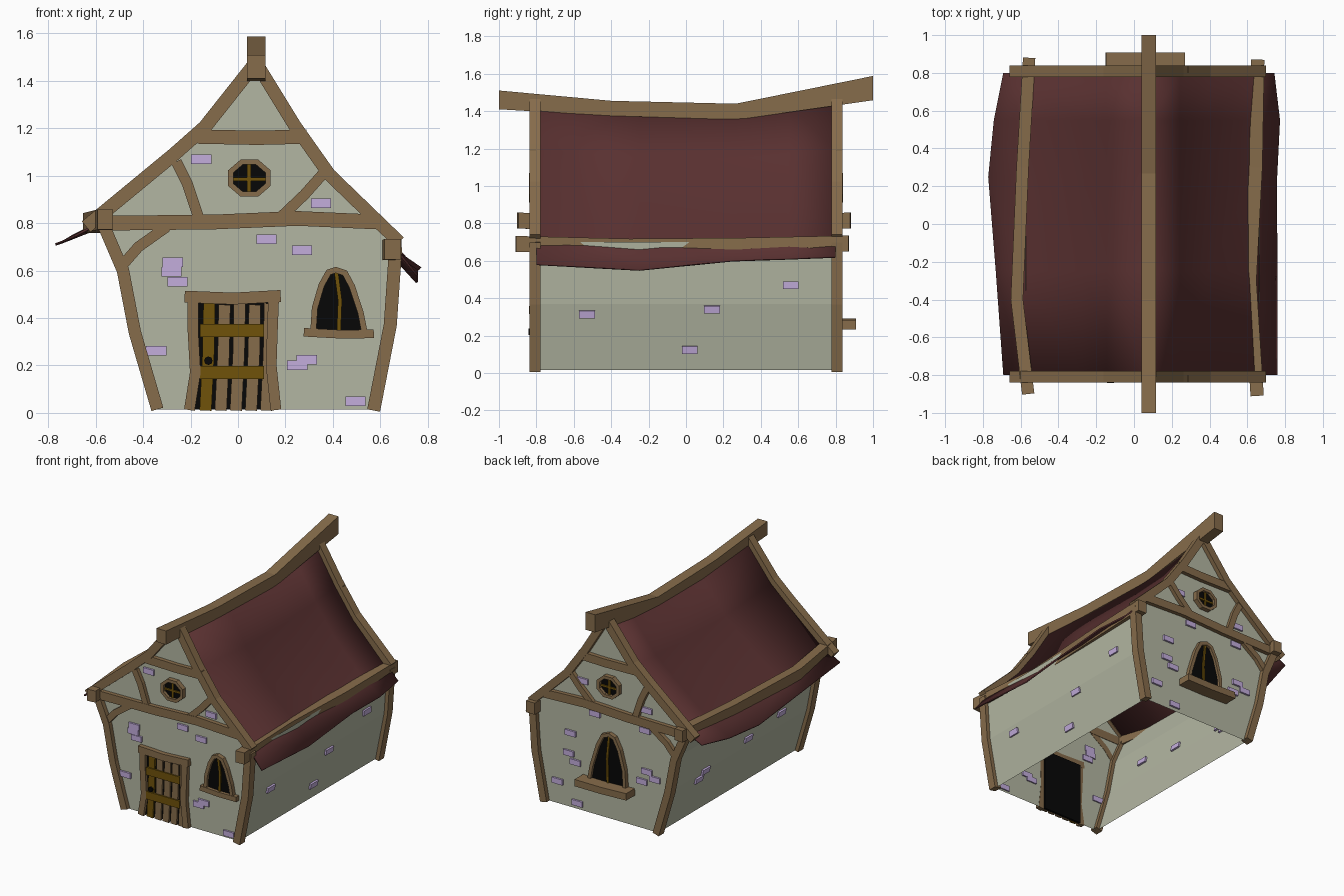
import bpy, bmesh, math
from mathutils import Vector

if "Cube" in bpy.data.objects:
    bpy.data.objects.remove(bpy.data.objects["Cube"])


def mat(name, c):
    m = bpy.data.materials.new(name)
    m.diffuse_color = (*c, 1)
    m.use_nodes = True
    m.node_tree.nodes["Principled BSDF"].inputs["Base Color"].default_value = m.diffuse_color
    return m


WOOD = mat("wood", (0.24, 0.15, 0.07))
PLASTER = mat("plaster", (0.45, 0.47, 0.36))
ROOF = mat("roof_red", (0.1, 0.03, 0.03))
GOLD = mat("ochre", (0.16, 0.085, 0.003))
BRICK = mat("lilac_brick", (0.55, 0.42, 0.72))
BLACK = mat("black", (0.002, 0.002, 0.002))


def make(name, verts, faces, m):
    me = bpy.data.meshes.new(name)
    bm = bmesh.new()
    vs = [bm.verts.new(v) for v in verts]
    for f in faces:
        bm.faces.new([vs[i] for i in f])
    bmesh.ops.recalc_face_normals(bm, faces=bm.faces)
    bm.to_mesh(me)
    bm.free()
    ob = bpy.data.objects.new(name, me)
    bpy.context.collection.objects.link(ob)
    me.materials.append(m)
    return ob


def sweep(name, pts, side, widths, depth, m=WOOD, closed=False, cap=None):
    """Mitred rectangular beam along a planar path; side is the plane normal, cap the end-cut direction."""
    P = [Vector(p) for p in pts]
    n, S = len(P), Vector(side)
    if not isinstance(widths, (list, tuple)):
        widths = [widths] * n
    verts, faces = [], []
    for i, p in enumerate(P):
        a = p - P[i - 1] if (i or closed) else P[1] - p
        b = P[(i + 1) % n] - p if (i < n - 1 or closed) else a
        a, b = a.normalized(), b.normalized()
        t = (a + b).normalized()
        if cap and i in (0, n - 1):
            t = Vector(cap)
        up = S.cross(t).normalized() * widths[i] / 2 / max(0.5, t.dot(a))
        s = S * depth / 2
        verts += [p + up + s, p + up - s, p - up - s, p - up + s]
    for i in range(n if closed else n - 1):
        j = (i + 1) % n
        faces += [(4*i + k, 4*i + (k+1) % 4, 4*j + (k+1) % 4, 4*j + k) for k in range(4)]
    if not closed:
        faces += [(0, 1, 2, 3), tuple(4*(n-1) + k for k in range(4))]
    return make(name, verts, faces, m)


def timber(name, pts, w, y, d=0.055, m=WOOD, closed=False):
    return sweep(name, [(x, y, z) for x, z in pts], (0, 1, 0), w, d, m, closed)


def box(name, c, s, m):
    x, y, z = c
    return sweep(name, [(x, y, z - s[2] / 2), (x, y, z + s[2] / 2)], (0, 1, 0), s[0], s[1], m)


def panel(name, pts, y, d, m):
    n = len(pts)
    v = [(x, y + s * d / 2, z) for s in (-1, 1) for x, z in pts]
    f = [tuple(range(n)), tuple(range(n, 2*n))]
    f += [(i, (i+1) % n, n + (i+1) % n, n + i) for i in range(n)]
    return make(name, v, f, m)


# Profiles seen from the front
LEFT = [(-0.34, 0.015), (-0.435, 0.34), (-0.485, 0.6), (-0.575, 0.81)]
RIGHT = [(0.572, 0.01), (0.642, 0.37), (0.665, 0.7)]
RAFT_L = [(-0.64, 0.785), (-0.27, 1.09), (-0.14, 1.205), (0.07, 1.47)]
RAFT_R = [(0.08, 1.47), (0.24, 1.21), (0.385, 1.005), (0.68, 0.72)]


def wall_x(prof, z):
    for (x0, z0), (x1, z1) in zip(prof, prof[1:]):
        if z <= z1:
            return x0 + (x1 - x0) * (z - z0) / (z1 - z0)
    return prof[-1][0]


# Plaster walls: open-bottomed shell
outline = LEFT + RAFT_L[1:3] + [(0.075, 1.45)] + RAFT_R[1:3] + RIGHT[::-1]
n, nl = len(outline), len(LEFT)
verts = [(x, y, max(z, 0.015)) for y in (-0.805, 0.805) for x, z in outline]
faces = [tuple(range(n)), tuple(range(n, 2*n))]
for i in list(range(nl - 1)) + list(range(n - len(RIGHT), n - 1)):
    faces.append((i, i + 1, n + i + 1, n + i))
make("walls", verts, faces, PLASTER)

# Sagging roof sheets, one row per y station
stations = [-0.8, -0.25, 0.25, 0.55, 0.8]
sag = [0, -0.045, -0.045, -0.025, 0.0]
edge_l = [(-0.69, 0.745), (-0.73, 0.725), (-0.77, 0.71), (-0.74, 0.72), (-0.69, 0.75)]
edge_r = [(0.755, 0.58), (0.755, 0.55), (0.755, 0.6), (0.77, 0.61), (0.74, 0.62)]
for name, raft, edges, ks in (("roof_left", RAFT_L[::-1], edge_l, (1, 0.8, 0.7, 0.4)),
                              ("roof_right", RAFT_R, edge_r, (1, 1, 1.1, 1))):
    verts = []
    for y, s, e in zip(stations, sag, edges):
        verts += [(x, y, z - 0.02 + s * k) for (x, z), k in zip(raft[:3], ks)]
        verts += [(raft[3][0] * 0.93, y, raft[3][1] + 0.01 + s * ks[3]), (e[0], y, e[1])]
    faces = [(5*r + c, 5*r + c + 1, 5*r + c + 6, 5*r + c + 5) for r in range(4) for c in range(4)]
    ob = make(name, verts, faces, ROOF)
    for p in ob.data.polygons:
        p.use_smooth = True
    ob.data.set_sharp_from_angle(angle=math.radians(30))
    sol = ob.modifiers.new("thickness", "SOLIDIFY")
    sol.thickness, sol.offset = 0.01, 0

# Ridge beam and eaves beams
sweep("ridge_beam", [(0.077, -1, 1.46), (0.077, -0.4, 1.415), (0.077, 0.27, 1.397), (0.077, 1, 1.523)],
      (1, 0, 0), [0.1, 0.08, 0.085, 0.128], 0.077, cap=(0, 1, 0))
sweep("eaves_beam_left", [(-0.56, -0.9, 0.815), (-0.62, -0.4, 0.8), (-0.59, 0.3, 0.8), (-0.555, 0.88, 0.815)],
      (0, 0, 1), 0.065, 0.085)
sweep("eaves_beam_right", [(0.652, -0.91, 0.69), (0.613, -0.3, 0.675), (0.645, 0.3, 0.68), (0.655, 0.87, 0.692)],
      (0, 0, 1), 0.07, 0.085)

# Timber frame, same on both gables
for tag, s in (("front", -1), ("back", 1)):
    y, yb = s * 0.808, s * 0.818
    timber(tag + "_post_left", LEFT, 0.052, y, 0.06)
    timber(tag + "_post_right", RIGHT, 0.055, y, 0.06)
    timber(tag + "_rafter_left", RAFT_L, 0.058, y, 0.06)
    timber(tag + "_rafter_right", RAFT_R, 0.055, y, 0.06)
    timber(tag + "_tie_beam", [(-0.56, 0.8), (-0.1, 0.805), (0.25, 0.82), (0.59, 0.805)], 0.062, yb, 0.034)
    timber(tag + "_collar_beam", [(-0.17, 1.165), (0.08, 1.16), (0.29, 1.165)], 0.06, yb, 0.034)
    timber(tag + "_brace_left", [(-0.26, 1.06), (-0.215, 0.97), (-0.165, 0.82)], 0.045, yb, 0.03)
    timber(tag + "_brace_right", [(0.36, 1.01), (0.28, 0.92), (0.185, 0.83)], 0.045, yb, 0.03)
    timber(tag + "_brace_low", [(-0.49, 0.62), (-0.42, 0.7), (-0.3, 0.785)], 0.045, yb, 0.03)
    # Octagonal gable window
    octo = [(0.048 + 0.085 * math.cos(math.radians(22.5 + 45*i)),
             0.99 + 0.073 * math.sin(math.radians(22.5 + 45*i))) for i in range(8)]
    panel(tag + "_round_glass", octo, s * 0.81, 0.014, BLACK)
    timber(tag + "_round_frame", octo, 0.022, s * 0.822, 0.034, closed=True)
    box(tag + "_round_bar_v", (0.046, s * 0.818, 0.99), (0.016, 0.016, 0.13), GOLD)
    box(tag + "_round_bar_h", (0.048, s * 0.818, 0.985), (0.14, 0.016, 0.014), GOLD)

# Arched windows (unit arch scaled to size)
ARCH = [(-0.5, 0), (-0.47, 0.38), (-0.34, 0.75), (-0.2, 0.96), (-0.06, 1), (0.12, 0.95),
        (0.26, 0.73), (0.43, 0.3), (0.5, 0)]
for tag, cx, z0, w, h, s, sill in (("front", 0.425, 0.345, 0.215, 0.258, -1, (0.295, 0.04, 0.82)),
                                   ("back", 0.06, 0.27, 0.29, 0.37, 1, (0.42, 0.1, 0.858))):
    pts = [(cx + a * w, z0 + b * h) for a, b in ARCH]
    panel(tag + "_arch_glass", pts, s * 0.81, 0.014, BLACK)
    timber(tag + "_arch_frame", pts, 0.025, s * 0.818, 0.036)
    timber(tag + "_arch_bar", [(cx - 0.012, z0 + h), (cx + 0.005, z0 + h * 0.5), (cx, z0)], 0.017, s * 0.818, 0.016, GOLD)
    timber(tag + "_sill", [(cx - sill[0]/2, z0 - 0.005), (cx, z0 - 0.013), (cx + sill[0]/2, z0 - 0.012)],
           0.036 if s < 0 else 0.05, s * sill[2], sill[1])

# Door
box("door_opening", (-0.025, -0.805, 0.245), (0.32, 0.02, 0.46), BLACK)
timber("door_jamb_left", [(-0.205, 0.012), (-0.18, 0.17), (-0.19, 0.35), (-0.19, 0.48)], 0.045, -0.82, 0.034)
timber("door_jamb_right", [(0.16, 0.012), (0.14, 0.2), (0.145, 0.35), (0.15, 0.48)], 0.045, -0.82, 0.034)
timber("door_lintel", [(-0.225, 0.49), (-0.02, 0.482), (0.18, 0.493)], 0.05, -0.82, 0.036)
for i in range(5):
    x = -0.125 + i * 0.064
    timber(f"door_plank_{i+1}", [(x - 0.012, 0.01), (x, 0.25), (x + 0.004, 0.462 - 0.006 * (i % 2))],
           0.05, -0.82, 0.016, GOLD if i == 0 else WOOD)
for z in (0.17, 0.347):
    box("door_batten", (-0.025, -0.83, z), (0.27, 0.014, 0.056), GOLD)
panel("door_knob", [(-0.125 + 0.018 * math.cos(math.pi * i / 4), 0.22 + 0.018 * math.sin(math.pi * i / 4))
                    for i in range(8)], -0.832, 0.02, BLACK)

# Exposed bricks
FRONT = [(-.155, 1.07), (.35, .885), (.12, .732), (.27, .685), (-.275, .635), (-.28, .595), (-.255, .553),
         (-.345, .262), (.29, .225), (.25, .2), (.495, .05)]
BACK = [(.37, .56), (.17, .755), (.385, .41), (.33, .355), (.475, .18), (.314, .06), (-.235, .74),
        (-.25, .44), (-.315, .4), (-.21, .36), (.27, .97), (-.25, .89)]
for tag, y, spots in (("front", -0.807, FRONT), ("back", 0.807, BACK)):
    for x, z in spots:
        box(tag + "_brick", (x, y, z), (0.085, 0.024, 0.04), BRICK)
for tag, prof, spots in (("right", RIGHT, [(-.53, .315), (.14, .34), (.02, .125), (.56, .47)]),
                         ("left", LEFT, [(.46, .3), (.4, .345), (-.08, .4), (-.45, .45)])):
    for y, z in spots:
        x0, x1 = wall_x(prof, z - 0.02), wall_x(prof, z + 0.02)
        sweep(tag + "_brick", [(x0, y, z - 0.02), (x1, y, z + 0.02)], (0, 1, 0), 0.026, 0.085, BRICK)
